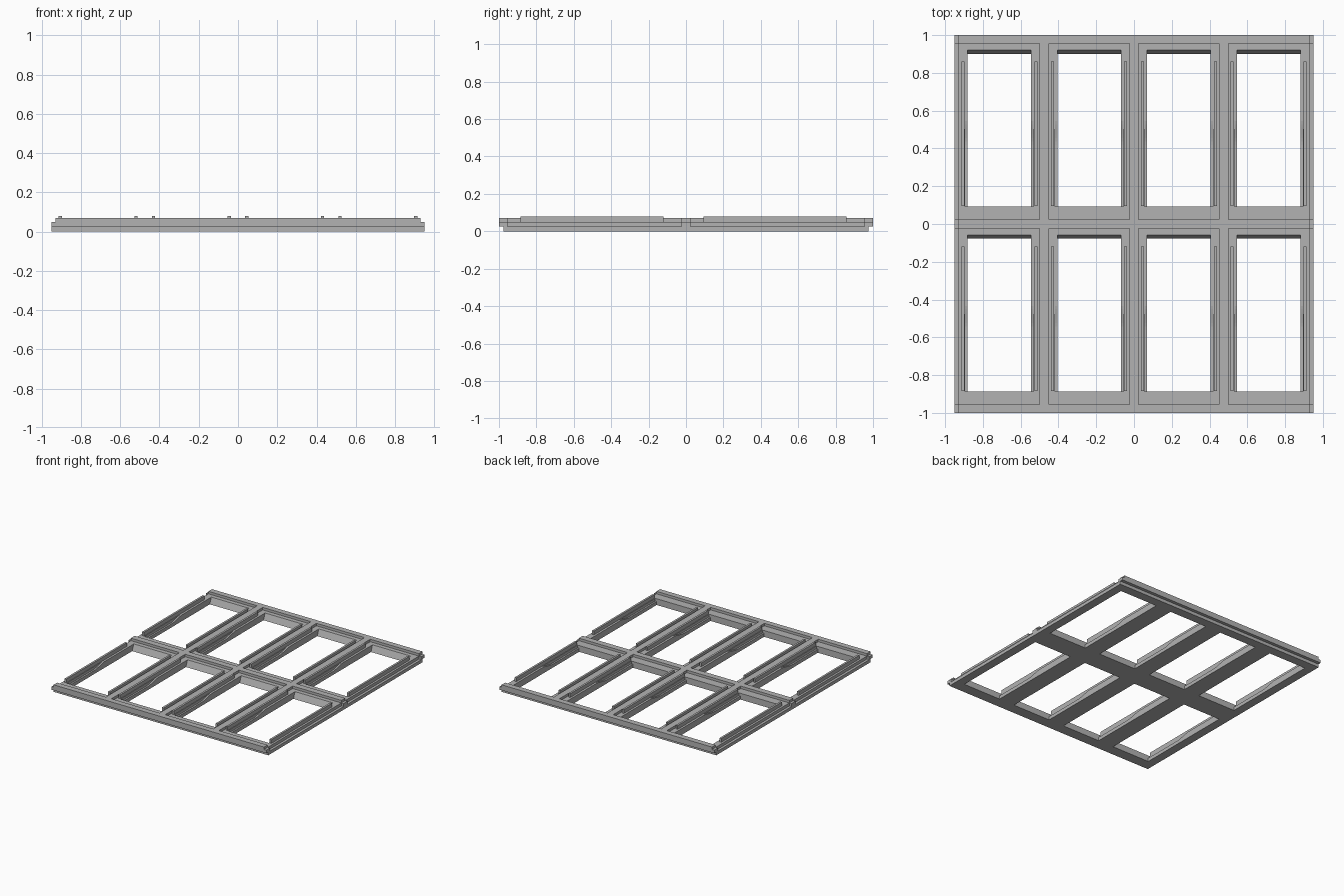
import bpy, bmesh

old = bpy.data.objects.get("Cube")
if old:
    bpy.data.objects.remove(old, do_unlink=True)

grey = bpy.data.materials.new("plain_grey")
grey.use_nodes = True
colour = (0.45, 0.45, 0.45, 1)
grey.diffuse_color = colour
grey.node_tree.nodes["Principled BSDF"].inputs["Base Color"].default_value = colour


def prism(name, profile, x0, x1):
    """Extrude a (y, z) profile along x."""
    bm = bmesh.new()
    face = bm.faces.new([bm.verts.new((x0, y, z)) for y, z in profile])
    out = bmesh.ops.extrude_face_region(bm, geom=[face])
    moved = [v for v in out["geom"] if isinstance(v, bmesh.types.BMVert)]
    bmesh.ops.translate(bm, verts=moved, vec=(x1 - x0, 0, 0))
    bmesh.ops.recalc_face_normals(bm, faces=bm.faces)
    mesh = bpy.data.meshes.new(name)
    bm.to_mesh(mesh)
    bm.free()
    mesh.materials.append(grey)
    obj = bpy.data.objects.new(name, mesh)
    bpy.context.collection.objects.link(obj)
    return obj


def rect(y0, y1, z0, z1):
    return [(y0, z0), (y1, z0), (y1, z1), (y0, z1)]


def cut(body, profile, x0, x1):
    """Subtract a prism from the body and discard the cutter."""
    cutter = prism("cutter", profile, x0, x1)
    cutter.hide_render = True
    mod = body.modifiers.new("cut", "BOOLEAN")
    mod.operation = "DIFFERENCE"
    mod.solver = "EXACT"
    mod.object = cutter
    bpy.context.view_layer.objects.active = body
    bpy.ops.object.modifier_apply(modifier=mod.name)
    bpy.data.objects.remove(cutter, do_unlink=True)


STEP, FLOOR, TOP, RIDGE = 0.026, 0.05, 0.07, 0.08
HIGH = 0.2
COLUMNS = (-0.7125, -0.2375, 0.2375, 0.7125)
ROWS = (-0.955, 0.024)        # front edge of each row of pockets
LENGTH = 0.931

# Tray with overhanging front and back rails
frame = prism("tray_frame", [(-0.975, 0), (0.975, 0), (0.975, STEP), (1, STEP),
                             (1, TOP), (-1, TOP), (-1, STEP), (-0.975, STEP)],
              -0.95, 0.95)

# Stepped left and right edges
for x0, x1 in ((-1.1, -0.93), (0.93, 1.1)):
    cut(frame, rect(-1.2, 1.2, FLOOR, HIGH), x0, x1)
    for y in ROWS:
        cut(frame, rect(y, y + LENGTH, STEP, HIGH), x0, x1)

for y in ROWS:
    south, north = y + 0.068, y + 0.877
    # Relief beside each window: low in front, curving up to the floor
    relief = [(south, HIGH), (south, 0.028)]
    for i in range(9):
        t = i / 8
        relief.append((y + 0.395 + 0.145 * t,
                       0.028 + (FLOOR + 0.001 - 0.028) * t * t * (3 - 2 * t)))
    relief.append((y + 0.54, HIGH))
    # Window with a sloping back wall
    window = [(south, -0.1), (north - 0.04, -0.1), (north, 0),
              (north + 0.02, FLOOR), (north + 0.02, HIGH), (south, HIGH)]
    window[1] = (north, -0.1)

    for cx in COLUMNS:
        # Pocket, open at the outer sides
        x0 = -1.1 if cx < -0.5 else cx - 0.2125
        x1 = 1.1 if cx > 0.5 else cx + 0.2125
        cut(frame, rect(y, y + LENGTH, FLOOR, HIGH), x0, x1)
        cut(frame, relief, cx - 0.181, cx + 0.181)
        cut(frame, window, cx - 0.168, cx + 0.168)
        # Guide ridges on both sides of the window
        for side in (-1, 1):
            rx = cx + side * 0.193
            prism("guide_ridge", rect(y + 0.07, y + 0.835, FLOOR - 0.004, RIDGE),
                  rx - 0.008, rx + 0.008)
